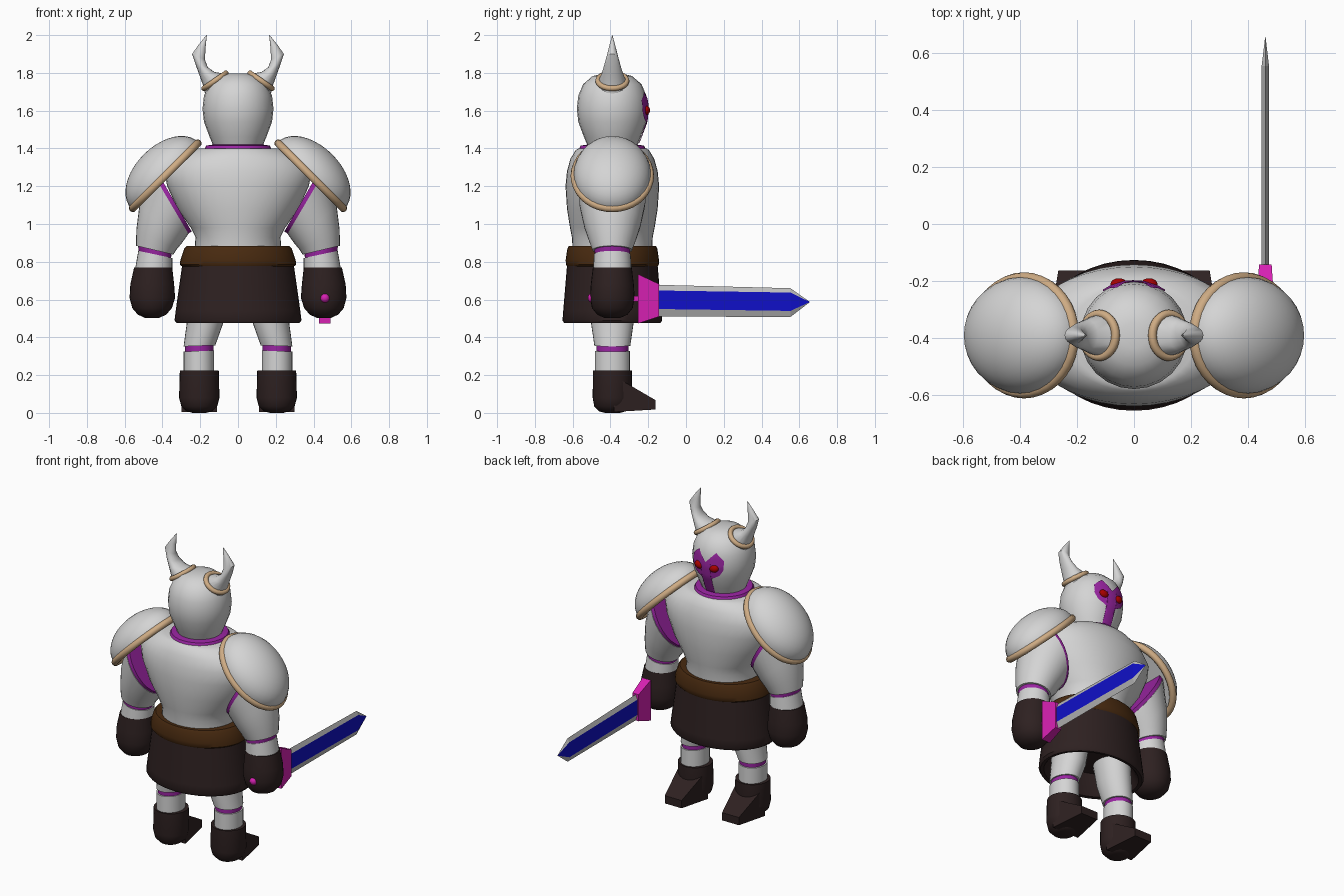
import bpy, bmesh, math
from mathutils import Vector, Matrix

if "Cube" in bpy.data.objects:
    bpy.data.objects.remove(bpy.data.objects["Cube"])

YC = -0.39  # body axis in depth


def material(name, r, g, b):
    m = bpy.data.materials.new(name)
    m.diffuse_color = (r, g, b, 1)
    m.use_nodes = True
    m.node_tree.nodes["Principled BSDF"].inputs["Base Color"].default_value = m.diffuse_color
    return m


WHITE = material("armour white", .66, .66, .66)
TAN = material("horn tan", .62, .41, .23)
BELT = material("belt brown", .065, .023, .005)
DARK = material("dark leather", .027, .015, .015)
PURPLE = material("purple", .32, .018, .36)
PINK = material("magenta", .68, .015, .45)
RED = material("eye red", .4, .0, .0)
BLUE = material("blade blue", .005, .005, .58)
STEEL = material("steel grey", .5, .5, .5)


def finish(name, bm, mats, smooth=True):
    bmesh.ops.recalc_face_normals(bm, faces=bm.faces[:])
    me = bpy.data.meshes.new(name)
    bm.to_mesh(me)
    bm.free()
    ob = bpy.data.objects.new(name, me)
    bpy.context.collection.objects.link(ob)
    for m in mats:
        me.materials.append(m)
    if smooth:
        bpy.ops.object.select_all(action='DESELECT')
        ob.select_set(True)
        bpy.context.view_layer.objects.active = ob
        bpy.ops.object.shade_smooth_by_angle(angle=math.radians(42))
    return ob


def skin(bm, loops):
    """Bridge point loops of equal length and cap the ends."""
    vs = [[bm.verts.new(p) for p in loop] for loop in loops]
    n = len(vs[0])
    for a, b in zip(vs, vs[1:]):
        for i in range(n):
            j = (i + 1) % n
            bm.faces.new((a[i], a[j], b[j], b[i]))
    bm.faces.new(vs[0])
    bm.faces.new(vs[-1])


def loft(name, rings, mat, side=1, seg=28):
    """Each ring (x1, z1, x2, z2, half_depth) is an ellipse across that segment."""
    loops = []
    for x1, z1, x2, z2, hy in rings:
        c = Vector(((x1 + x2) / 2, 0, (z1 + z2) / 2))
        a = Vector(((x2 - x1) / 2, 0, (z2 - z1) / 2))
        loop = []
        for i in range(seg):
            t = 2 * math.pi * i / seg
            p = c + a * math.cos(t) + Vector((0, hy * math.sin(t), 0))
            loop.append((p.x * side, p.y + YC, p.z))
        loops.append(loop)
    bm = bmesh.new()
    skin(bm, loops)
    return finish(name, bm, [mat])


def lathe(name, profile, mat, seg=32):
    """Upright part centred on the body: (half_width, z, half_depth)."""
    return loft(name, [(-w, z, w, z, d) for w, z, d in profile], mat, 1, seg)


def ring(name, centre, axis_u, ru, ry, tube, mat, seg=36, sides=10):
    """Elliptical torus spanned by axis_u and the depth axis."""
    u, v = Vector(axis_u).normalized(), Vector((0, 1, 0))
    n = u.cross(v)
    bm = bmesh.new()
    vs = []
    for i in range(seg):
        t = 2 * math.pi * i / seg
        d = u * math.cos(t) + v * math.sin(t)
        base = Vector(centre) + u * ru * math.cos(t) + v * ry * math.sin(t)
        vs.append([bm.verts.new(base + tube * (d * math.cos(k) + n * math.sin(k)))
                   for k in (2 * math.pi * j / sides for j in range(sides))])
    for i in range(seg):
        a, b = vs[i], vs[(i + 1) % seg]
        for j in range(sides):
            k = (j + 1) % sides
            bm.faces.new((a[j], a[k], b[k], b[j]))
    return finish(name, bm, [mat])


def ball(name, centre, radii, mat, rot=Matrix(), dome=False):
    bm = bmesh.new()
    bmesh.ops.create_uvsphere(bm, u_segments=32, v_segments=20, radius=1)
    if dome:
        bmesh.ops.delete(bm, geom=[v for v in bm.verts if v.co.z < -.01], context='VERTS')
        bmesh.ops.holes_fill(bm, edges=bm.edges[:])
    bmesh.ops.transform(bm, matrix=Matrix.Translation(centre) @ rot @ Matrix.Diagonal((*radii, 1)),
                        verts=bm.verts)
    return finish(name, bm, [mat])


def frustum(name, a, b, mat):
    """Tapered box along y; each end is (x, half_width, y, z_low, z_high)."""
    bm = bmesh.new()
    skin(bm, [[(x - w, y, lo), (x + w, y, lo), (x + w, y, hi), (x - w, y, hi)]
              for x, w, y, lo, hi in (a, b)])
    return finish(name, bm, [mat], False)


# Trunk
lathe("torso", [(.23, .86, .21), (.225, .93, .214), (.25, .98, .224), (.32, 1.08, .24),
                (.375, 1.2, .248), (.39, 1.28, .24), (.35, 1.345, .222), (.26, 1.39, .195),
                (.22, 1.4, .18)], WHITE, 40)
lathe("collar", [(.185, 1.38, .185), (.168, 1.415, .168), (.12, 1.422, .12)], PURPLE)
lathe("belt", [(.29, .77, .235), (.308, .785, .246), (.305, .81, .247), (.285, .87, .238),
               (.272, .884, .23), (.2, .885, .18)], BELT, 40)
lathe("skirt", [(.24, .60, .18), (.29, .50, .22), (.305, .478, .235), (.325, .475, .255),
                (.336, .49, .264), (.33, .54, .26), (.296, .78, .24)], DARK, 40)

# Head
HEAD = [(.125, 1.40), (.15, 1.46), (.18, 1.54), (.188, 1.61), (.18, 1.68),
        (.155, 1.74), (.105, 1.783), (.045, 1.798)]
lathe("head", [(r, z, r) for r, z in HEAD], WHITE, 24)


def head_radius(z):
    for (r0, z0), (r1, z1) in zip(HEAD, HEAD[1:]):
        if z <= z1:
            return r0 + (r1 - r0) * (z - z0) / (z1 - z0)
    return HEAD[-1][0]


# Face opening: brow notch on top, eye slots, narrow slit down to the chin
bm = bmesh.new()
spans = [(0, 1.425, 1.635), (.016, 1.425, 1.652), (.032, 1.425, 1.669), (.033, 1.53, 1.67),
         (.06, 1.545, 1.70), (.085, 1.56, 1.68), (.108, 1.60, 1.655)]
spans = [(-x, lo, hi) for x, lo, hi in spans[:0:-1]] + spans
cols = []
for x, lo, hi in spans:
    col = []
    for k in range(13):
        z = lo + (hi - lo) * k / 12
        r = head_radius(z) + .006
        col.append(bm.verts.new((x, YC + math.sqrt(r * r - x * x), z)))
    cols.append(col)
for a, b in zip(cols, cols[1:]):
    for k in range(12):
        bm.faces.new((a[k], b[k], b[k + 1], a[k + 1]))
finish("face_plate", bm, [PURPLE])

for s, tag in ((-1, "left"), (1, "right")):
    ball(tag + "_eye", (s * .053, -.212, 1.602), (.03, .022, .024), RED,
         Matrix.Rotation(-s * .3, 4, 'Y'))

    # Horns
    loft(tag + "_horn", [(.055, 1.77, .175, 1.69, .075), (.068, 1.795, .182, 1.725, .073),
                         (.125, 1.805, .205, 1.79, .056), (.16, 1.83, .225, 1.845, .044),
                         (.175, 1.87, .243, 1.90, .031), (.172, 1.93, .208, 1.95, .017),
                         (.165, 1.998, .168, 2.0, .001)], WHITE, s, 16)
    ring(tag + "_horn_band", (s * .122, YC, 1.758), (s * .82, 0, -.57), .07, .075, .015, TAN)

    # Shoulder guards
    ball(tag + "_shoulder_guard", (s * .387, YC, 1.257), (.25, .205, .158), WHITE,
         Matrix.Rotation(s * math.pi / 4, 4, 'Y'), True)
    ring(tag + "_shoulder_rim", (s * .385, YC, 1.255), (s, 0, -1), .243, .2, .021, TAN)

    # Arms
    loft(tag + "_armhole_trim", [(.245, .96, .45, 1.315, .172), (.27, .945, .475, 1.3, .172)],
         PURPLE, s)
    loft(tag + "_upper_arm", [(.262, .948, .47, 1.30, .176), (.30, .895, .522, 1.10, .15),
                              (.325, .865, .538, .97, .125), (.342, .838, .54, .885, .105)], WHITE, s)
    loft(tag + "_elbow_band", [(.352, .85, .53, .89, .095), (.355, .80, .522, .83, .092)], PURPLE, s)
    loft(tag + "_forearm", [(.348, .82, .528, .858, .097), (.348, .76, .545, .76, .102)], WHITE, s)
    loft(tag + "_glove", [(.348, .77, .55, .77, .103), (.338, .68, .57, .68, .114),
                          (.333, .61, .574, .61, .118), (.35, .555, .56, .555, .108),
                          (.38, .52, .53, .52, .08), (.42, .502, .49, .502, .04)], DARK, s)

    # Legs
    loft(tag + "_thigh", [(.05, .62, .26, .62, .12), (.08, .47, .272, .47, .112),
                          (.12, .358, .288, .352, .095)], WHITE, s)
    loft(tag + "_knee_band", [(.13, .37, .28, .37, .085), (.13, .30, .28, .30, .085)], PURPLE, s)
    loft(tag + "_shin", [(.126, .33, .288, .325, .093), (.126, .21, .288, .21, .093)], WHITE, s)
    loft(tag + "_boot", [(.102, .224, .308, .224, .103), (.098, .08, .312, .08, .104),
                         (.11, .035, .30, .035, .096), (.14, .008, .27, .008, .07),
                         (.17, 0, .24, 0, .04)], DARK, s)
    frustum(tag + "_toe", (s * .205, .095, -.38, .005, .195), (s * .205, .06, -.162, .018, .068), DARK)

# Sword held forward in the right-hand glove
SX = .46
frustum("sword_guard", (SX, .03, -.255, .473, .735), (SX, .022, -.142, .51, .682), PINK)
frustum("sword_grip", (SX, .015, -.49, .59, .62), (SX, .015, -.25, .59, .62), PINK)
ball("sword_pommel", (SX, -.495, .608), (.025, .025, .025), PINK)
bm = bmesh.new()
loops = []
for y, top, bot, b1, b0, t in ((-.15, .678, .51, .648, .55, .013), (.553, .66, .508, .637, .54, .013),
                               (.655, .588, .586, .5875, .5865, .0008)):
    loops.append([(SX, y, top), (SX + t, y, b1), (SX + t, y, b0),
                  (SX, y, bot), (SX - t, y, b0), (SX - t, y, b1)])
skin(bm, loops)
blade = finish("sword_blade", bm, [STEEL, BLUE], False)
for p in blade.data.polygons:  # flat cheeks are blue, sharpened edges are steel
    p.material_index = int(len(p.vertices) == 4 and abs(p.normal.z) < .05)
